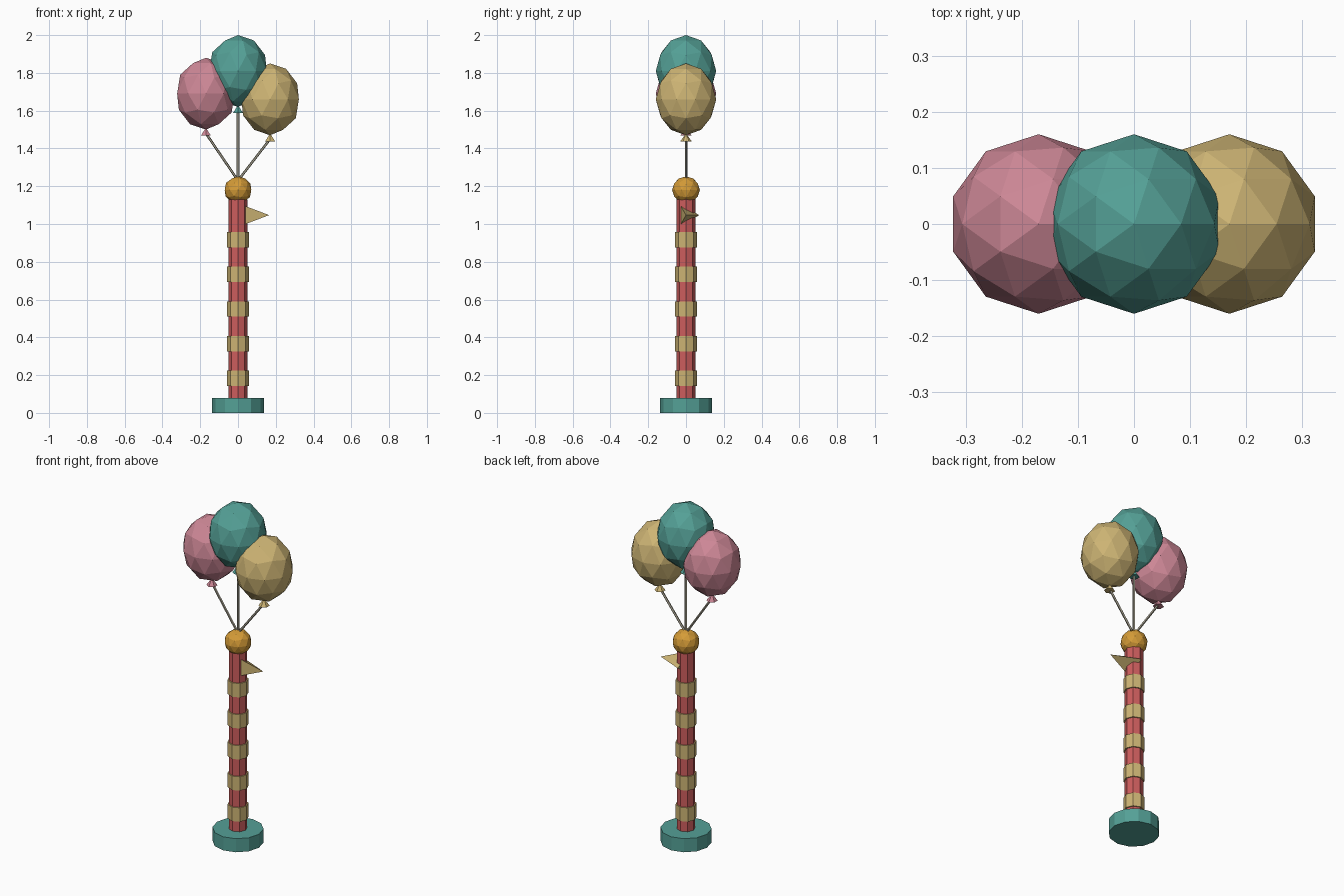
import bpy
from mathutils import Vector

cube = bpy.data.objects.get("Cube")
if cube:
    bpy.data.objects.remove(cube, do_unlink=True)


def material(name, *rgb):
    """Flat material from 0-255 screen colour, converted to linear."""
    linear = [((c / 255 + 0.055) / 1.055) ** 2.4 for c in rgb] + [1]
    mat = bpy.data.materials.new(name)
    mat.use_nodes = True
    mat.diffuse_color = linear
    bsdf = next(n for n in mat.node_tree.nodes if n.type == "BSDF_PRINCIPLED")
    bsdf.inputs["Base Color"].default_value = linear
    return mat


teal = material("teal", 84, 160, 150)
pink = material("pink", 205, 135, 150)
straw = material("straw_yellow", 205, 180, 116)
red = material("red", 205, 93, 93)
gold = material("gold", 212, 155, 55)
cord = material("cord_grey", 165, 160, 143)


def finish(name, mat):
    obj = bpy.context.object
    obj.name = obj.data.name = name
    obj.data.materials.append(mat)
    return obj


def cone(name, mat, start, end, r1, r2, sides):
    """Tapered prism running from start to end."""
    start, end = Vector(start), Vector(end)
    axis = end - start
    turn = Vector((0, 0, 1)).rotation_difference(axis)
    bpy.ops.mesh.primitive_cone_add(
        vertices=sides, radius1=r1, radius2=r2, depth=axis.length,
        location=(start + end) / 2, rotation=turn.to_euler())
    return finish(name, mat)


def ball(name, mat, centre, radius, height):
    """Faceted ball stretched to the given half height."""
    bpy.ops.mesh.primitive_ico_sphere_add(subdivisions=2, radius=1, location=centre)
    obj = finish(name, mat)
    obj.scale = (radius, radius, height)
    return obj


# Base, pole and finial
cone("base", teal, (0, 0, 0), (0, 0, 0.08), 0.137, 0.137, 12)
cone("pole", red, (0, 0, 0.01), (0, 0, 1.13), 0.05, 0.05, 8)
ball("finial", gold, (0, 0, 1.18), 0.074, 0.072)

# Evenly spaced bands around the pole
for i in range(1, 6):
    z = i * 1.1 / 6
    cone(f"band_{i}", straw, (0, 0, z - 0.041), (0, 0, z + 0.041), 0.057, 0.057, 8)

# Three-sided pennant pointing to the left
cone("pennant", straw, (0.005, 0, 1.047), (0.165, 0, 1.047), 0.07, 0, 3)

# Balloons, each with a flared knot and a string to the finial
for side, mat, x, z in (("right", pink, -0.17, 1.69),
                        ("middle", teal, 0, 1.81),
                        ("left", straw, 0.17, 1.66)):
    bottom = z - 0.19
    ball(f"{side}_balloon", mat, (x, 0, z), 0.16, 0.19)
    cone(f"{side}_knot", mat, (x, 0, bottom - 0.032), (x, 0, bottom + 0.01), 0.03, 0, 6)
    cone(f"{side}_string", cord, (0, 0, 1.23), (x, 0, bottom - 0.02), 0.007, 0.007, 5)
